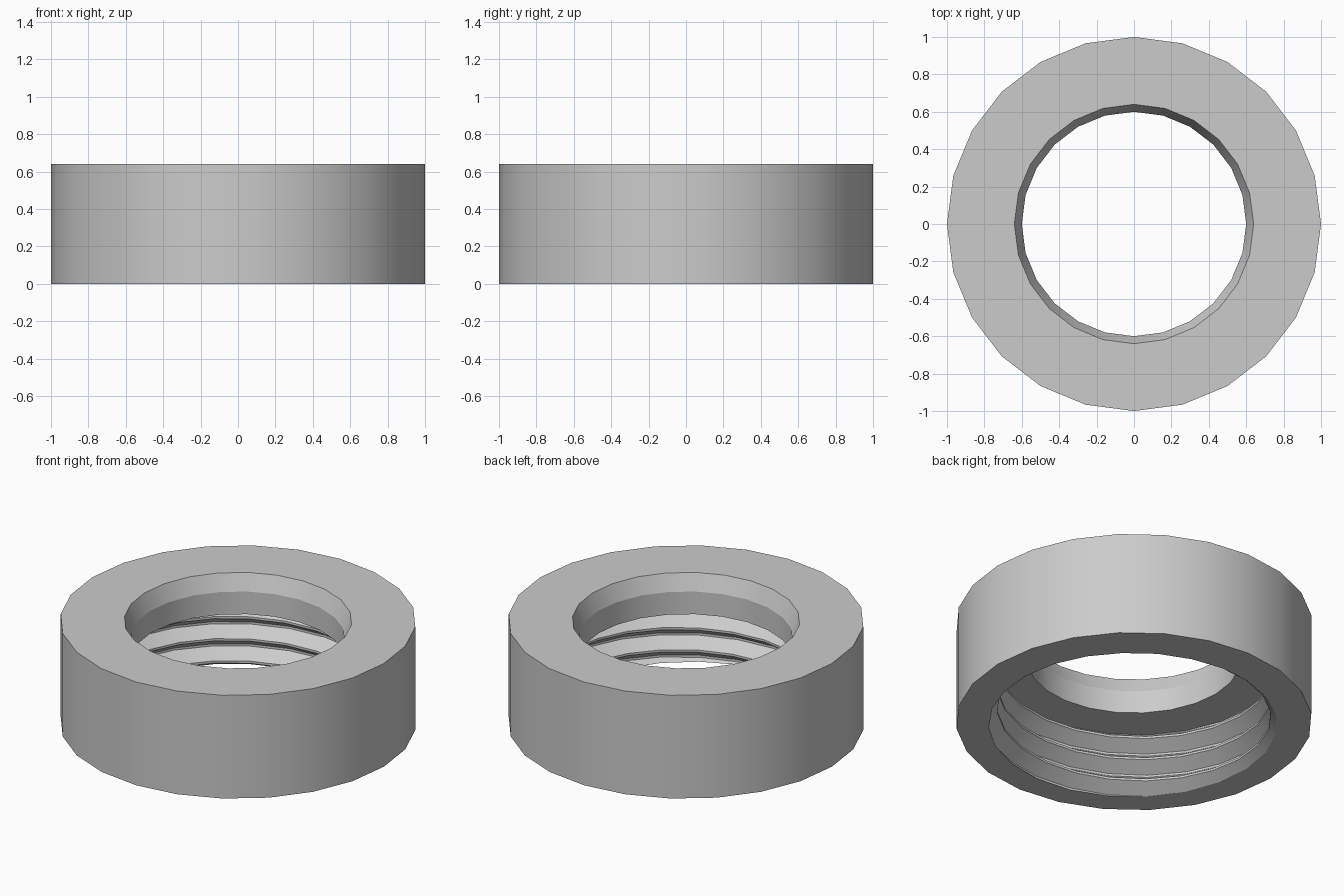
import bpy
import bmesh
import math

cube = bpy.data.objects.get("Cube")
if cube:
    bpy.data.objects.remove(cube, do_unlink=True)

SIDES = 24
PITCH = 0.1375
CREST_R, ROOT_R = 0.77, 0.85   # thread radii
FLAT = 0.1                     # crest and root width, as a share of the pitch
START = math.radians(60)       # angle at which a crest meets the bottom
LEDGE_Z = 0.4

# Body section outside the thread: outer wall, top, chamfered lip
BODY = [(1, 0), (1, 0.64), (0.64, 0.64), (0.6, 0.54), (0.6, LEDGE_Z)]


def thread_radius(phase):
    """Radius of the trapezoid thread, phase 0 being mid crest."""
    away = abs((phase + 0.5) % 1 - 0.5)
    t = (away - FLAT / 2) / (0.5 - FLAT)
    return CREST_R + (ROOT_R - CREST_R) * min(max(t, 0), 1)


def section(angle):
    """Closed radial section at an angle, with the thread clipped to the bore."""
    points = list(BODY)
    lift = (angle - START) / math.tau
    corners = (0.5 + FLAT / 2, 0.5 - FLAT / 2, FLAT / 2, -FLAT / 2)
    for turn in range(5, -3, -1):
        for corner in corners:
            z = min(max((turn + corner + lift) * PITCH, 0), LEDGE_Z)
            points.append((thread_radius(z / PITCH - lift), z))
    return points


# Sweep the section round; merging joins each thread turn to the next
bm = bmesh.new()
columns = []
for i in range(SIDES + 1):
    a = math.tau * i / SIDES
    columns.append([bm.verts.new((r * math.cos(a), r * math.sin(a), z))
                    for r, z in section(a)])
for left, right in zip(columns, columns[1:]):
    for k in range(len(left)):
        n = (k + 1) % len(left)
        bm.faces.new((left[k], right[k], right[n], left[n]))
bmesh.ops.remove_doubles(bm, verts=bm.verts, dist=0.0005)
bmesh.ops.recalc_face_normals(bm, faces=bm.faces)

mesh = bpy.data.meshes.new("threaded_collar")
bm.to_mesh(mesh)
bm.free()
collar = bpy.data.objects.new("threaded_collar", mesh)
bpy.context.collection.objects.link(collar)

# Plain grey material
grey = bpy.data.materials.new("light_grey")
grey.use_nodes = True
colour = (0.6, 0.6, 0.6, 1)
grey.diffuse_color = colour
grey.node_tree.nodes["Principled BSDF"].inputs["Base Color"].default_value = colour
mesh.materials.append(grey)

# Smooth round the ring, sharp at the rims
bpy.ops.object.select_all(action="DESELECT")
collar.select_set(True)
bpy.context.view_layer.objects.active = collar
bpy.ops.object.shade_smooth_by_angle(angle=math.radians(19))
